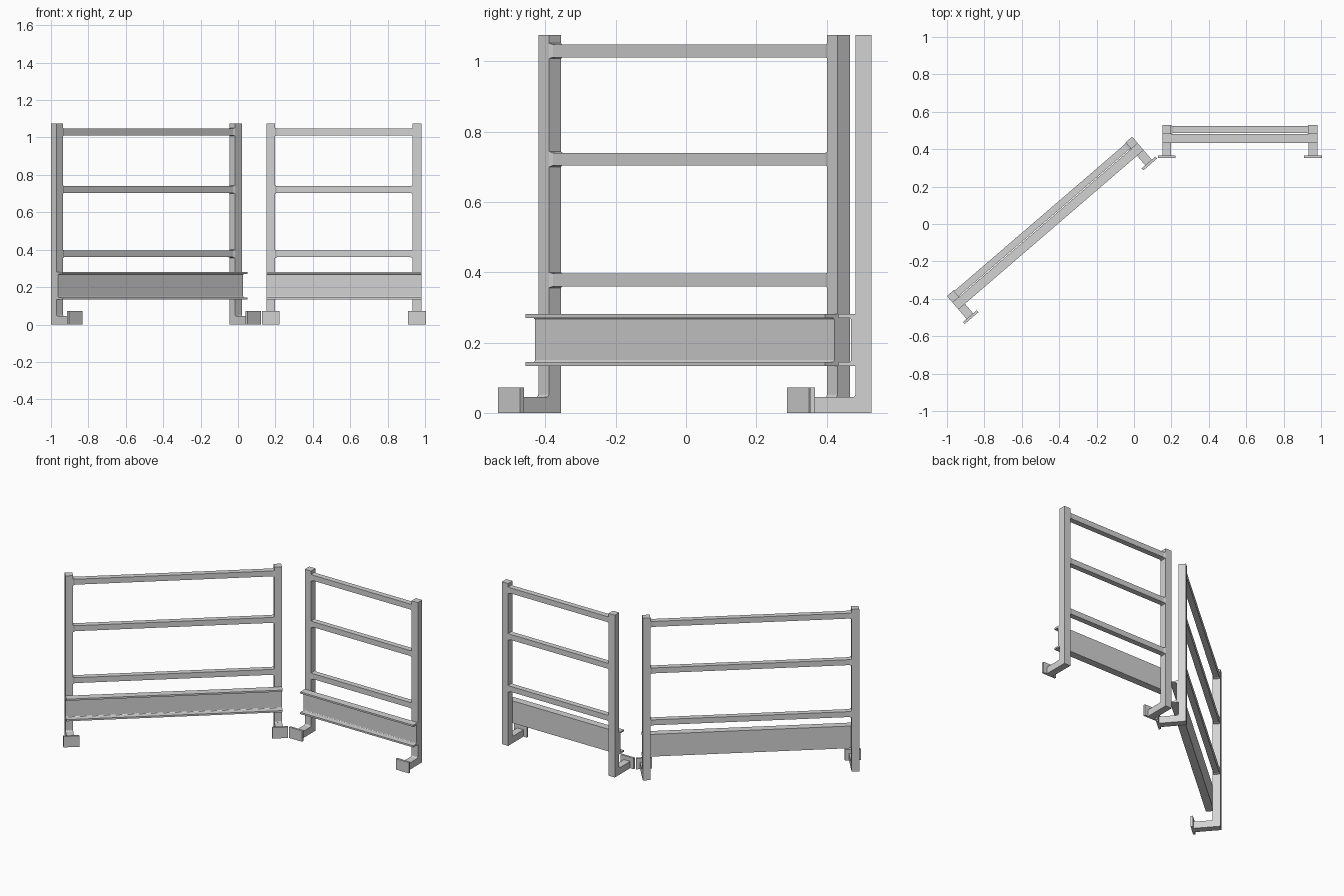
import bpy
import bmesh
import math
from mathutils import Matrix, Vector

cube = bpy.data.objects.get("Cube")
if cube:
    bpy.data.objects.remove(cube, do_unlink=True)

steel = bpy.data.materials.new("light grey steel")
steel.use_nodes = True
GREY = (0.65, 0.65, 0.65, 1)
steel.diffuse_color = GREY
steel.node_tree.nodes["Principled BSDF"].inputs["Base Color"].default_value = GREY

POST = 0.046          # square tube width
HEIGHT = 1.075
RAIL = 0.036
RAIL_HEIGHTS = (0.378, 0.722, 1.03)


def finish(bm, name, place):
    bmesh.ops.recalc_face_normals(bm, faces=bm.faces)
    mesh = bpy.data.meshes.new(name)
    bm.to_mesh(mesh)
    bm.free()
    mesh.materials.append(steel)
    obj = bpy.data.objects.new(name, mesh)
    obj.matrix_world = place
    bpy.context.collection.objects.link(obj)
    return obj


def box(name, place, center, size):
    bm = bmesh.new()
    bmesh.ops.create_cube(bm, size=1, matrix=Matrix.Translation(center) @ Matrix.Diagonal((*size, 1)))
    return finish(bm, name, place)


def extrude_yz(name, place, outline, x0, x1):
    """Extrude a (y, z) outline along x."""
    bm = bmesh.new()
    face = bm.faces.new([bm.verts.new((x0, y, z)) for y, z in outline])
    new = bmesh.ops.extrude_face_region(bm, geom=[face])["geom"]
    bmesh.ops.translate(bm, vec=(x1 - x0, 0, 0), verts=[v for v in new if isinstance(v, bmesh.types.BMVert)])
    return finish(bm, name, place)


def fillet(y, z, r, start, steps=4):
    """Quarter arc around (y, z), turning clockwise from the start angle."""
    angles = [math.radians(start - 90 * i / steps) for i in range(steps + 1)]
    return [(y + r * math.cos(a), z + r * math.sin(a)) for a in angles]


def weld(name, place, x, z, side):
    """Small flared bead where a rail meets a post."""
    bm = bmesh.new()
    bmesh.ops.create_cone(bm, cap_ends=True, segments=4, radius1=0.031, radius2=0.0255, depth=0.012,
                          matrix=Matrix.Translation((x, 0, z)) @ Matrix.Rotation(side * math.pi / 2, 4, "Y")
                          @ Matrix.Rotation(math.pi / 4, 4, "Z"))
    return finish(bm, name, place)


def barrier(label, x, y, angle, half):
    """One guard panel; half is the distance from its middle to a post centre."""
    place = Matrix.Translation((x, y, 0)) @ Matrix.Rotation(math.radians(angle), 4, "Z")
    h = POST / 2

    for side, word in ((-1, "right"), (1, "left")):
        px = side * half
        # Post with its forward foot arm as one L-shaped piece
        outline = [(h, 0), (h, HEIGHT), (-h, HEIGHT)]
        outline += fillet(-h - 0.008, 0.053, 0.008, 0)
        outline += [(-0.139, 0.045), (-0.139, 0)]
        extrude_yz(f"{label}_{word}_post", place, outline, px - h, px + h)
        # Upright plate at the tip of the foot
        box(f"{label}_{word}_foot_plate", place, Vector((px, -0.145, 0.036)), (0.096, 0.014, 0.072))

    # Horizontal rails with weld beads at the posts
    length = 2 * (half - h) + 0.004
    for n, z in enumerate(RAIL_HEIGHTS, 1):
        box(f"{label}_rail_{n}", place, Vector((0, 0, z)), (length, RAIL, RAIL))
        for side, word in ((-1, "right"), (1, "left")):
            weld(f"{label}_{word}_weld_{n}", place, side * (half - h - 0.006), z, -side)

    # Toe board: a channel opening forward
    back, web, tip = -h, -0.035, -0.071
    low, high, thick, r = 0.134, 0.281, 0.011, 0.006
    board = [(back, low), (back, high), (tip, high), (tip, high - thick)]
    board += fillet(web - r, high - thick - r, r, 90)
    board += fillet(web - r, low + thick + r, r, 0)
    board += [(tip, low + thick), (tip, low)]
    extrude_yz(f"{label}_toe_board", place, board, -half - h, half + h)


barrier("long_panel", -0.49, 0.023, 40.7, 0.63)
barrier("short_panel", 0.566, 0.505, 0, 0.391)
